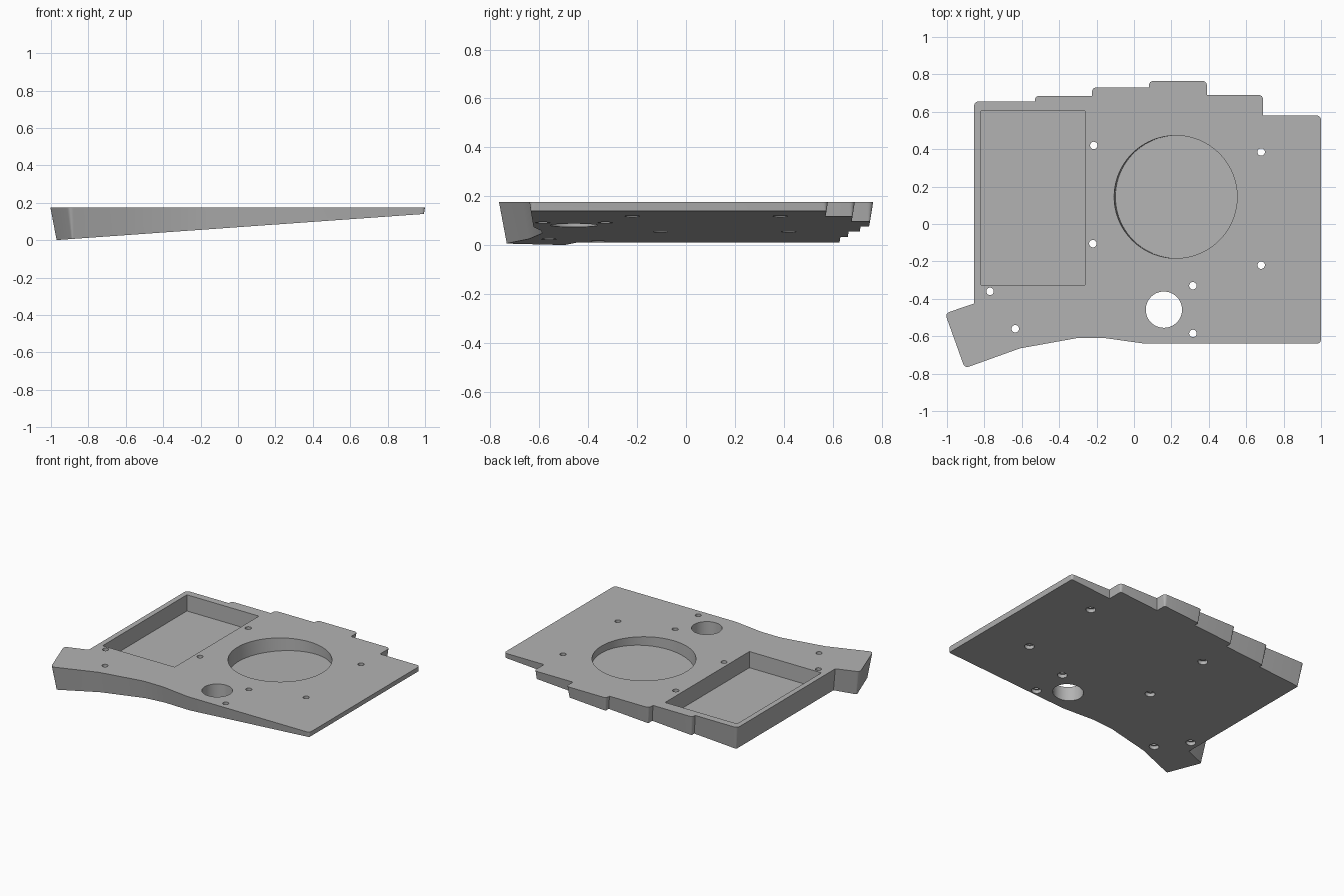
import bpy, bmesh, math
from mathutils import Vector, Matrix

if "Cube" in bpy.data.objects:
    bpy.data.objects.remove(bpy.data.objects["Cube"])

TOP, SLOPE, DRAFT = 0.176, 0.071, 0.165
TILT = Matrix.Rotation(-math.atan(SLOPE), 4, 'Y')

grey = bpy.data.materials.new("plain grey")
grey.use_nodes = True
colour = (0.45, 0.45, 0.45, 1)
grey.diffuse_color = colour
grey.node_tree.nodes["Principled BSDF"].inputs["Base Color"].default_value = colour


def under(x):
    """Height of the sloping underside."""
    return 0.07 + SLOPE * x


def make_object(name, bm):
    bmesh.ops.recalc_face_normals(bm, faces=bm.faces)
    mesh = bpy.data.meshes.new(name)
    bm.to_mesh(mesh)
    bm.free()
    mesh.materials.append(grey)
    obj = bpy.data.objects.new(name, mesh)
    bpy.context.collection.objects.link(obj)
    return obj


# Clockwise outline of the plate, with stepped back edge and angled foot
outline = [Vector(p) for p in (
    (-1.01, -0.478), (-0.855, -0.425), (-0.855, 0.655), (-0.53, 0.655),
    (-0.53, 0.685), (-0.225, 0.685), (-0.225, 0.73), (0.08, 0.73),
    (0.08, 0.765), (0.39, 0.765), (0.39, 0.69), (0.69, 0.69), (0.69, 0.58),
    (1, 0.58), (1, -0.64), (0.06, -0.64), (-0.155, -0.61), (-0.305, -0.61),
    (-0.61, -0.665), (-0.905, -0.771))]


def neighbours(pts, i):
    a, b, c = pts[i - 1], pts[i], pts[(i + 1) % len(pts)]
    return (b - a).normalized(), (c - b).normalized()


def inward(pts):
    """Drafted copy of the outline at the underside."""
    result = []
    for i, p in enumerate(pts):
        d1, d2 = neighbours(pts, i)
        n1, n2 = Vector((d1.y, -d1.x)), Vector((d2.y, -d2.x))
        shift = DRAFT * (TOP - under(p.x))
        result.append(p + (n1 + n2) * shift / (1 + n1.dot(n2)))
    return result


def rounded(pts, radius):
    """Round the sharp outer corners with a small arc."""
    result = []
    for i, p in enumerate(pts):
        d1, d2 = neighbours(pts, i)
        turn = d1.x * d2.y - d1.y * d2.x
        if turn > -0.6:
            result.append(p)
            continue
        a, b = p - d1 * radius, p + d2 * radius
        for k in range(7):
            t = k / 6
            result.append(a * (1 - t) ** 2 + p * 2 * t * (1 - t) + b * t * t)
    return result


# Wedge plate
bm = bmesh.new()
upper = [bm.verts.new((p.x, p.y, TOP)) for p in rounded(outline, 0.027)]
lower = [bm.verts.new((p.x, p.y, under(p.x)))
         for p in rounded(inward(outline), 0.01)]
bm.faces.new(upper)
bm.faces.new(lower)
for i in range(len(upper)):
    bm.faces.new((upper[i - 1], upper[i], lower[i], lower[i - 1]))
plate = make_object("wedge_plate", bm)


def cut(cutter):
    cutter.hide_render = True
    mod = plate.modifiers.new("cut", 'BOOLEAN')
    mod.operation, mod.solver, mod.object = 'DIFFERENCE', 'EXACT', cutter
    bpy.context.view_layer.objects.active = plate
    bpy.ops.object.modifier_apply(modifier=mod.name)
    bpy.data.objects.remove(cutter)


def cut_round(x, y, radius, low, high, segments, tilt=Matrix()):
    """Cylindrical cut measured along its axis from the underside."""
    bm = bmesh.new()
    bmesh.ops.create_cone(
        bm, cap_ends=True, segments=segments, radius1=radius, radius2=radius,
        depth=high - low,
        matrix=Matrix.Translation((x, y, under(x))) @ tilt
        @ Matrix.Translation((0, 0, (low + high) / 2)))
    cut(make_object("round_cutter", bm))


# Rectangular pocket with a level floor
bm = bmesh.new()
bmesh.ops.create_cube(bm, size=1, matrix=Matrix.Translation((-0.54, 0.14, 0.163))
                      @ Matrix.Diagonal((0.556, 0.93, 0.2, 1)))
cut(make_object("pocket_cutter", bm))

# Round pocket whose floor follows the underside
cut_round(0.229, 0.145, 0.328, 0.015, 0.3, 96, TILT)

# Large through hole
cut_round(0.16, -0.458, 0.097, -0.2, 0.4, 64)

# Screw holes, recessed from below
for x, y in ((-0.215, 0.42), (0.68, 0.385), (-0.22, -0.105), (0.68, -0.22),
             (0.315, -0.33), (0.315, -0.585), (-0.77, -0.36), (-0.635, -0.56)):
    cut_round(x, y, 0.02, -0.2, 0.4, 24)
    cut_round(x, y, 0.031, -0.05, 0.025, 24, TILT)

# Smooth curved walls, keep crisp edges
bpy.ops.object.select_all(action='DESELECT')
plate.select_set(True)
bpy.context.view_layer.objects.active = plate
bpy.ops.object.shade_smooth_by_angle(angle=math.radians(30))
